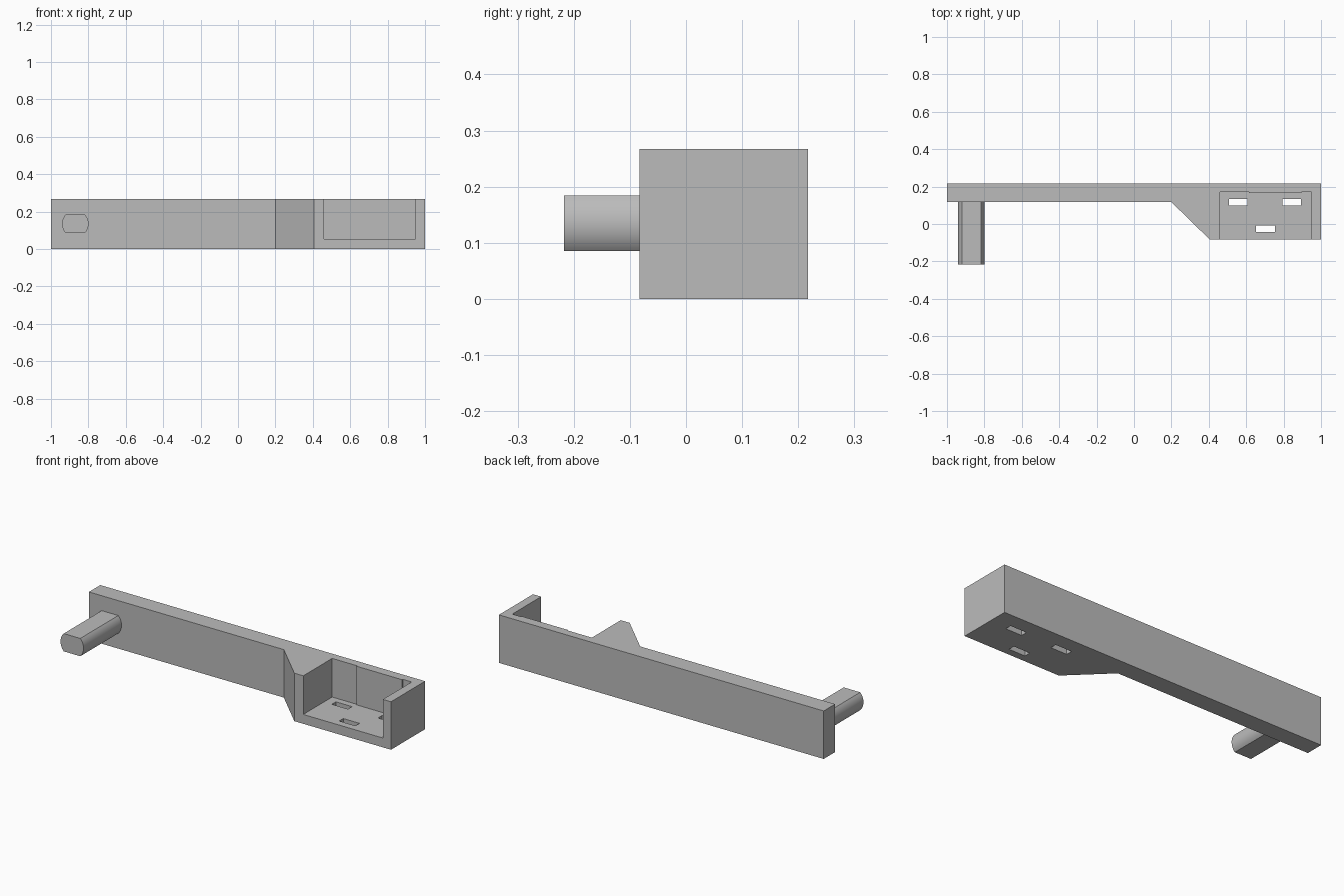
import bpy, bmesh, math
from mathutils import Vector

cube = bpy.data.objects.get("Cube")
if cube:
    bpy.data.objects.remove(cube, do_unlink=True)

GREY = (0.5, 0.5, 0.5, 1)
grey = bpy.data.materials.new("plain grey")
grey.use_nodes = True
grey.diffuse_color = GREY
grey.node_tree.nodes["Principled BSDF"].inputs["Base Color"].default_value = GREY


def prism(name, outline, direction):
    """Extrude a closed outline of 3D points along a direction."""
    bm = bmesh.new()
    face = bm.faces.new([bm.verts.new(p) for p in outline])
    ext = bmesh.ops.extrude_face_region(bm, geom=[face])
    moved = [v for v in ext["geom"] if isinstance(v, bmesh.types.BMVert)]
    bmesh.ops.translate(bm, verts=moved, vec=Vector(direction))
    bmesh.ops.recalc_face_normals(bm, faces=bm.faces)
    mesh = bpy.data.meshes.new(name)
    bm.to_mesh(mesh)
    bm.free()
    mesh.materials.append(grey)
    obj = bpy.data.objects.new(name, mesh)
    bpy.context.collection.objects.link(obj)
    return obj


def plan_prism(name, plan, z0, z1):
    return prism(name, [(x, y, z0) for x, y in plan], (0, 0, z1 - z0))


def cut(target, cutter):
    mod = target.modifiers.new("cut", "BOOLEAN")
    mod.operation = "DIFFERENCE"
    mod.solver = "EXACT"
    mod.object = cutter
    bpy.context.view_layer.objects.active = target
    bpy.ops.object.modifier_apply(modifier=mod.name)
    bpy.data.objects.remove(cutter, do_unlink=True)


# Long arm widening into a holder block
BACK, ARM, FRONT, TOP = 0.217, 0.117, -0.083, 0.267
arm = plan_prism("arm_and_holder",
                 [(-1, BACK), (-1, ARM), (0.2, ARM), (0.405, FRONT), (1, FRONT), (1, BACK)],
                 0, TOP)

# Open pocket, its back wall slightly thicker in the middle
cut(arm, plan_prism("pocket_cutter",
                    [(0.46, -0.2), (0.95, -0.2), (0.95, 0.171), (0.895, 0.171), (0.895, 0.165),
                     (0.614, 0.165), (0.614, 0.171), (0.46, 0.171)],
                    0.052, 0.4))

# Three slots through the pocket floor
for x, y in ((0.558, 0.117), (0.843, 0.117), (0.703, -0.025)):
    plan = [(x + sx * 0.05, y + sy * 0.018) for sx, sy in ((-1, -1), (1, -1), (1, 1), (-1, 1))]
    cut(arm, plan_prism("slot_cutter", plan, -0.1, 0.1))

# Round peg with flattened top and bottom
R, HALF, CX, CZ, STEPS = 0.071, 0.0495, -0.87, 0.1345, 14
limit = math.asin(HALF / R)
section = []
for start in (-limit, math.pi - limit):
    for i in range(STEPS + 1):
        a = start + 2 * limit * i / STEPS
        section.append((CX + R * math.cos(a), -BACK, CZ + R * math.sin(a)))
peg = prism("peg", section, (0, BACK + ARM + 0.01, 0))
bpy.ops.object.select_all(action="DESELECT")
peg.select_set(True)
bpy.context.view_layer.objects.active = peg
bpy.ops.object.shade_smooth_by_angle(angle=math.radians(30))
